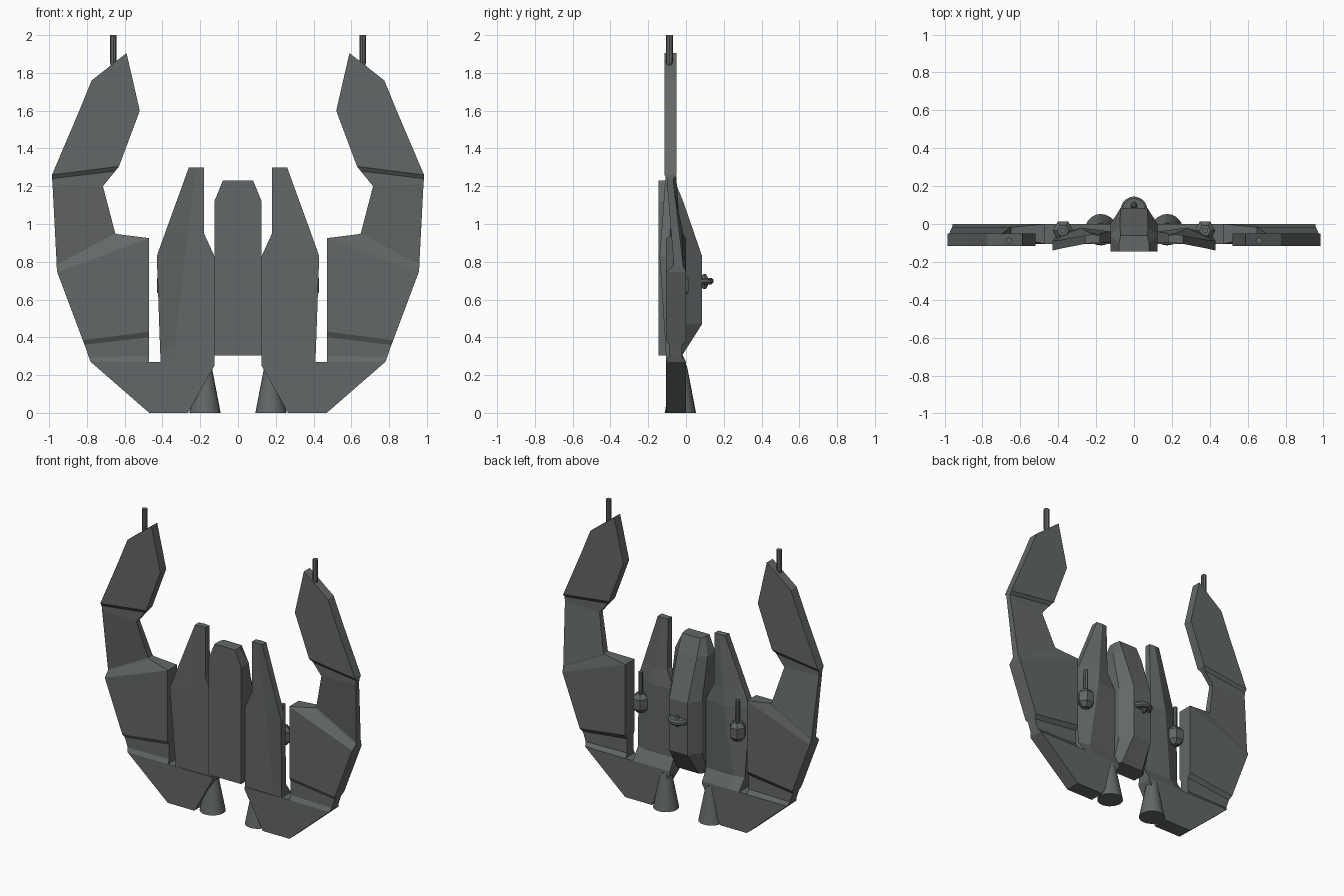
import bpy, bmesh, math
from mathutils import Matrix

old = bpy.data.objects.get("Cube")
if old:
    bpy.data.objects.remove(old, do_unlink=True)

grey = bpy.data.materials.new("hull_grey")
grey.use_nodes = True
COLOUR = (0.125, 0.137, 0.135, 1)
grey.diffuse_color = COLOUR
shader = next(n for n in grey.node_tree.nodes if n.type == 'BSDF_PRINCIPLED')
shader.inputs["Base Color"].default_value = COLOUR


def finish(name, bm, mirror=False, smooth=False):
    bmesh.ops.recalc_face_normals(bm, faces=bm.faces)
    mesh = bpy.data.meshes.new(name)
    bm.to_mesh(mesh)
    bm.free()
    mesh.materials.append(grey)
    obj = bpy.data.objects.new(name, mesh)
    bpy.context.collection.objects.link(obj)
    if mirror:
        obj.modifiers.new("other_side", 'MIRROR')
    if smooth:
        bpy.ops.object.select_all(action='DESELECT')
        obj.select_set(True)
        bpy.context.view_layer.objects.active = obj
        bpy.ops.object.shade_smooth_by_angle(angle=math.radians(40))
    return obj


def loft(name, rings, mirror=False):
    """Bridge equal-length rings of points and cap both ends."""
    bm = bmesh.new()
    rows = [[bm.verts.new(p) for p in ring] for ring in rings]
    n = len(rows[0])
    for a, b in zip(rows, rows[1:]):
        for i in range(n):
            j = (i + 1) % n
            bm.faces.new((a[i], a[j], b[j], b[i]))
    bm.faces.new(rows[0][::-1])
    bm.faces.new(rows[-1])
    return finish(name, bm, mirror)


def slab(stations):
    """Stations: inner x, z, outer x, z, front y, back y."""
    return [[(xi, f, zi), (xo, f, zo), (xo, b, zo), (xi, b, zi)]
            for xi, zi, xo, zo, f, b in stations]


def spindle(name, x, y, profile, sides, mirror=True, smooth=False):
    """Stack of regular polygons given as (radius, z)."""
    rings = [[(x + r * math.cos(math.tau * i / sides),
               y + r * math.sin(math.tau * i / sides), z)
              for i in range(sides)] for r, z in profile]
    obj = loft(name, rings, mirror)
    if smooth:
        bpy.ops.object.select_all(action='DESELECT')
        obj.select_set(True)
        bpy.context.view_layer.objects.active = obj
        bpy.ops.object.shade_smooth_by_angle(angle=math.radians(40))
    return obj


# Central fuselage: flat front, faceted back (z, front half width, side y, back half width, back y)
loft("fuselage", [
    [(-w, -.145, z), (w, -.145, z), (w, s, z), (h, b, z), (-h, b, z), (-w, s, z)]
    for z, w, s, h, b in [
        (.305, .125, -.06, .085, -.02),
        (.47, .125, .0, .07, .085),
        (.83, .125, .0, .07, .085),
        (1.12, .125, -.06, .075, -.015),
        (1.23, .08, -.10, .07, -.06)]])

# Side bodies: outer front edge flares forward (z, inner/crease/outer x, flare y, inner/crease/outer back y)
loft("side_body", [
    [(xi, -.1, z), (xc, -.1, z), (xo, f, z), (xo, bo, z), (xc, bc, z), (xi, bi, z)]
    for z, xi, xc, xo, f, bi, bc, bo in [
        (.25, .125, .34, .42, -.105, 0, 0, 0),
        (.27, .125, .34, .41, -.105, 0, 0, 0),
        (.35, .125, .335, .413, -.108, -.045, -.04, -.06),
        (.83, .125, .28, .43, -.14, -.04, -.02, -.09),
        (.95, .18, .265, .387, -.13, -.05, -.03, -.085),
        (1.3, .18, .22, .26, -.105, -.06, -.055, -.06)]], True)

# Lower arm joining body and wing
loft("lower_arm", slab([
    (.265, 0, .47, 0, -.105, 0),
    (.125, .25, .757, .25, -.105, 0),
    (.125, .27, .78, .27, -.105, 0)]), True)

# Curved wing: thick armour plates with thin joints between them
loft("wing", slab([
    (.47, .27, .78, .27, -.105, 0),
    (.47, .30, .79, .295, -.09, -.02),
    (.47, .40, .812, .36, -.09, -.02),
    (.47, .43, .822, .385, -.105, 0),
    (.47, .925, .957, .745, -.105, 0),
    (.63, .945, .96, .775, -.07, -.015),
    (.65, .95, .96, .785, -.065, -.015),
    (.715, 1.2, .982, 1.21, -.1, -.065),
    (.65, 1.28, .985, 1.24, -.1, -.065),
    (.63, 1.305, .985, 1.26, -.115, -.05),
    (.52, 1.6, .84, 1.6, -.115, -.05),
    (.59, 1.905, .775, 1.76, -.115, -.05)]), True)

# Wing tip guns
spindle("wing_tip_gun", .66, -.088, [(.008, 1.8), (.018, 1.86), (.018, 2.0)], 8)

# Gun pods behind the side bodies
spindle("gun_pod", .375, -.035, [(.025, .61), (.055, .64), (.055, .71), (.03, .74)], 6)
spindle("pod_barrel", .375, -.035, [(.015, .72), (.015, .89)], 8)

# Engine nozzles
spindle("engine_nozzle", .175, -.03, [(.083, 0), (.035, .25)], 20, smooth=True)

# Rear sensor dish and its hub
spindle("rear_dish", 0, .075, [(.06, .68), (.07, .69), (.07, .705), (.06, .715)], 20, False, True)
spindle("dish_hub", 0, .098, [(.008, .655), (.028, .697), (.008, .735)], 8, False)
